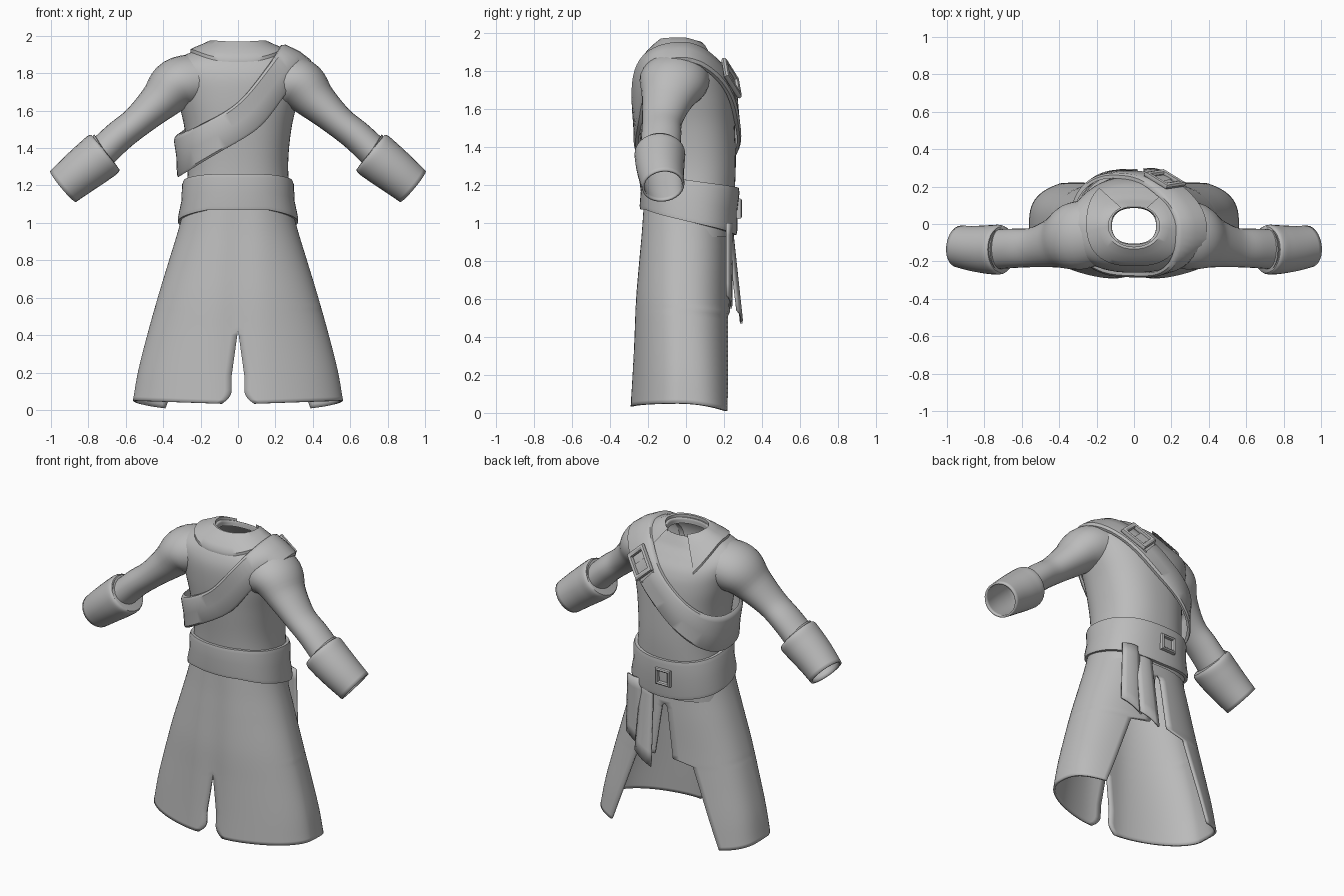
import bpy, bmesh
from math import sin, cos, acos, pi, radians, exp, copysign
from mathutils import Vector, Matrix
from mathutils.bvhtree import BVHTree

old = bpy.data.objects.get("Cube")
if old:
    bpy.data.objects.remove(old, do_unlink=True)

cloth = bpy.data.materials.new("grey_cloth")
cloth.use_nodes = True
cloth.diffuse_color = (0.5, 0.5, 0.5, 1)
cloth.node_tree.nodes["Principled BSDF"].inputs["Base Color"].default_value = (0.5, 0.5, 0.5, 1)


def finish(obj, thick=0, mirror=False):
    obj.data.materials.append(cloth)
    if mirror:
        obj.modifiers.new("mirror", "MIRROR").merge_threshold = 0.002
    if thick:
        mod = obj.modifiers.new("thickness", "SOLIDIFY")
        mod.thickness, mod.offset = thick, 0
    bpy.ops.object.select_all(action="DESELECT")
    obj.select_set(True)
    bpy.context.view_layer.objects.active = obj
    bpy.ops.object.shade_smooth_by_angle(angle=radians(40))
    return obj


def sheet(name, rows, closed=False, thick=0.0, mirror=False):
    """Skin a grid of points; closed joins the row ends."""
    bm = bmesh.new()
    grid = [[bm.verts.new(p) for p in row] for row in rows]
    n = len(grid[0])
    for a, b in zip(grid, grid[1:]):
        for i in range(n if closed else n - 1):
            j = (i + 1) % n
            bm.faces.new((a[i], a[j], b[j], b[i]))
    bmesh.ops.recalc_face_normals(bm, faces=bm.faces)
    mesh = bpy.data.meshes.new(name)
    bm.to_mesh(mesh)
    bm.free()
    obj = bpy.data.objects.new(name, mesh)
    bpy.context.collection.objects.link(obj)
    return finish(obj, thick, mirror)


def smooth(keys, steps):
    """Catmull-Rom curve through tuples of any length."""
    k = [Vector(q) for q in keys]
    k = [2 * k[0] - k[1]] + k + [2 * k[-1] - k[-2]]
    out = []
    for a, b, c, d in zip(k, k[1:], k[2:], k[3:]):
        for s in range(steps):
            t = s / steps
            out.append(b + (c - a) * t / 2 + (2 * a - 5 * b + 4 * c - d) * t * t / 2
                       + (3 * b - a - 3 * c + d) * t ** 3 / 2)
    return out + [k[-2]]


def spow(v, p):
    return copysign(abs(v) ** p, v)


# Torso: z, half width, y centre, y radius; the top tilts down toward the opening side
body = [(.925, .308, .01, .23), (1.1, .285, .018, .234), (1.3, .268, .018, .244),
        (1.5, .285, .005, .252), (1.65, .32, -.006, .253), (1.77, .35, -.02, .238),
        (1.845, .355, -.032, .205), (1.9, .28, -.035, .165), (1.94, .175, -.022, .125),
        (1.955, .125, -.01, .1), (1.92, .118, -.01, .095)]
rows = []
for z, w, c, d in smooth(body, 5):
    tilt = max(0, min(1, (z - 1.7) / .2)) * .24
    ring = []
    for i in range(56):
        a = 2 * pi * i / 56
        y = c + d * spow(sin(a), .85)
        ring.append((w * spow(cos(a), .85), y, z - tilt * (y if y > 0 else -.15 * y)))
    rows.append(ring)
torso = sheet("torso", rows, closed=True)
tree = BVHTree.FromPolygons([v.co for v in torso.data.vertices],
                            [tuple(p.vertices) for p in torso.data.polygons])


def hit(origin, direction, lift):
    """Point above the torso along a ray."""
    p, n, _, _ = tree.ray_cast(Vector(origin), Vector(direction))
    if p is None:
        p = Vector(origin) + .25 * Vector(direction)
    return p + lift * Vector(direction)


# Sleeves: x, y, z, radius, made deeper in y by a factor
def tube(name, keys, depth, thick):
    pts = smooth(keys, 5)
    rows = []
    for i, p in enumerate(pts):
        t = (pts[min(i + 1, len(pts) - 1)] - pts[max(i - 1, 0)]).to_3d()
        t.normalize()
        side = Vector((0, 1, 0)) - t * t.y
        side.normalize()
        up = t.cross(side)
        rows.append([p.to_3d() + p[3] * (side * depth * cos(a) + up * sin(a))
                     for a in (2 * pi * j / 28 for j in range(28))])
    return sheet(name, rows, True, thick, True)


tube("sleeves", [(.2, -.04, 1.765, .143), (.33, -.07, 1.735, .143), (.425, -.1, 1.645, .108),
                 (.54, -.125, 1.54, .085), (.64, -.13, 1.46, .084), (.74, -.135, 1.365, .086)], 1.25, 0)
tube("cuffs", [(.715, -.137, 1.372, .088), (.716, -.137, 1.371, .12), (.77, -.137, 1.328, .12),
               (.85, -.132, 1.265, .112), (.935, -.12, 1.195, .102)], 1.04, .012)

# Skirt: z, half width, y centre, y radius, with a slit and a stepped wide opening
skirt = [(1.1, .275, -.01, .222), (.95, .315, -.015, .226), (.8, .36, -.02, .233),
         (.6, .42, -.028, .24), (.4, .475, -.03, .245), (.2, .525, -.032, .252), (.03, .555, -.036, .258)]


def opening(z):
    if z > .86:
        return 0
    return .02 + (.86 - z) * .15 if z > .53 else .2 + (.53 - z) * .38


def slit(z):
    if z > .43:
        return 0
    return .035 * min(1, (.43 - z) / .25) + .05 * max(0, (.1 - z) / .07) ** 2


rows = []
for z, w, c, d in smooth(skirt, 8):
    t0 = -acos(slit(z) / w)
    t1 = acos(min(1, opening(z) / w) ** 1.25)
    flare = 1 - min(1, z)
    row = []
    for i in range(37):
        t = t0 + (t1 - t0) * i / 36
        x = w * abs(cos(t)) ** (1 if t < 0 else .8)
        if t < 0:
            y = c + d * spow(sin(t), 1 + .1 * flare) + .018 * exp(-(x / .09) ** 2)
        else:
            y = c + (d + .03 * flare) * sin(t) ** (.9 - .35 * flare)
        hem = (.02 * cos(t) - .045 * max(0, sin(t))) * flare
        row.append((0 if x < .002 else x, y, z + hem))
    rows.append(row)
sheet("skirt", rows, thick=.014, mirror=True)

# Waist belt, dipping toward the opening side
rows = []
for k, lift in ((0, .004), (0, .024), (.1, .028), (.5, .02), (.9, .026), (1, .02), (1, .002)):
    row = []
    for i in range(56):
        a = 2 * pi * i / 56
        dip = max(0, sin(a) + .8) / 1.8
        low, top = 1.07 - .135 * dip, 1.26 - .075 * dip
        row.append(hit((0, 0, low + (top - low) * k), (cos(a), sin(a), 0), lift))
    rows.append(row)
sheet("waist_belt", rows, True)

# Shoulder strap: a sagging loop in a tilted plane
U = Vector((.64, 0, .55)).normalized()
N = Vector((-.55, 0, .64)).normalized()
V = Vector((0, 1, 0))
C = Vector((0, 0, 1.635))


def strap_point(a, w, lift):
    sag = (.02 if sin(a) > 0 else .08) * sin(a) ** 2
    loose = (.05 if cos(a) < 0 else .018) * cos(a) ** 2
    return hit(C + N * (w - sag), U * cos(a) + V * sin(a), lift + loose)


def strap(name, a0, a1, n, section, closed):
    angles = [radians(a0 + (a1 - a0) * i / n) for i in range(n if closed else n + 1)]
    sheet(name, [[strap_point(a, w, h) for a in angles] for w, h in section], closed)


strap("shoulder_strap", 0, 360, 72,
      ((-.088, 0), (-.088, .018), (-.075, .028), (0, .025), (.075, .028), (.088, .018), (.088, 0)), True)
strap("strap_tail", 47, 68, 8,
      ((-.055, .022), (-.055, .038), (.055, .038), (.055, .022)), False)

# Collar: draped around the neck and open at the front
rows = []
N_COL = 44
for k, lift in ((0, -.01), (0, .018), (.12, .026), (.45, .022), (.8, .02), (1, .018), (1, 0)):
    row = []
    for i in range(N_COL + 1):
        s = i / N_COL
        a, b = radians(120 + 300 * s), radians(131 + 278 * s)
        inner = Vector((.137 * cos(a), -.01 + .112 * sin(a)))
        outer = Vector((.255 * spow(cos(b), .75), (.245 if sin(b) > 0 else .225) * spow(sin(b), .85)))
        p = inner.lerp(outer, k)
        row.append(hit((p.x, p.y, 2.5), (0, 0, -1), -lift))
    rows.append(row)
sheet("collar", rows)


# Buckles: a square ring laid on the surface
def buckle(name, centre, out, up, width, height):
    out = out.normalized()
    up = (up - out * up.dot(out)).normalized()
    basis = Matrix((up.cross(out), up, out)).transposed().to_4x4()
    bpy.ops.mesh.primitive_torus_add(major_segments=4, minor_segments=8,
                                     major_radius=1, minor_radius=.24)
    ring = bpy.context.object
    ring.name = name
    ring.data.transform(Matrix.Translation(centre) @ basis
                        @ Matrix.Diagonal((width * .62, height * .62, .07, 1))
                        @ Matrix.Rotation(pi / 4, 4, "Z"))
    finish(ring)


buckle("belt_buckle", hit((-.03, 0, 1.075), (0, 1, 0), .028), V, Vector((0, 0, 1)), .1, .1)
a = radians(49)
along = strap_point(a - .2, 0, .03) - strap_point(a + .2, 0, .03)
across = strap_point(a, .06, .03) - strap_point(a, -.06, .03)
normal = along.cross(across)
if normal.y < 0:
    normal.negate()
buckle("strap_buckle", strap_point(a, 0, .034), normal, along, .13, .17)

# Hanging belt ends
for name, x0, x1, tip, out in (("belt_end_long", .07, .17, .47, .29), ("belt_end_short", .16, .27, .55, .235)):
    rows = []
    for i in range(7):
        k = i / 6
        rows.append([(x0 - .02 * k + (x1 - x0 + .03 * k) * s, .235 + (out - .235) * k - .02 * s + .012 * sin(pi * s),
                      1.0 + (tip - 1.0 + .07 * s) * k) for s in (0, .25, .5, .75, 1)])
    sheet(name, rows, thick=.012)
